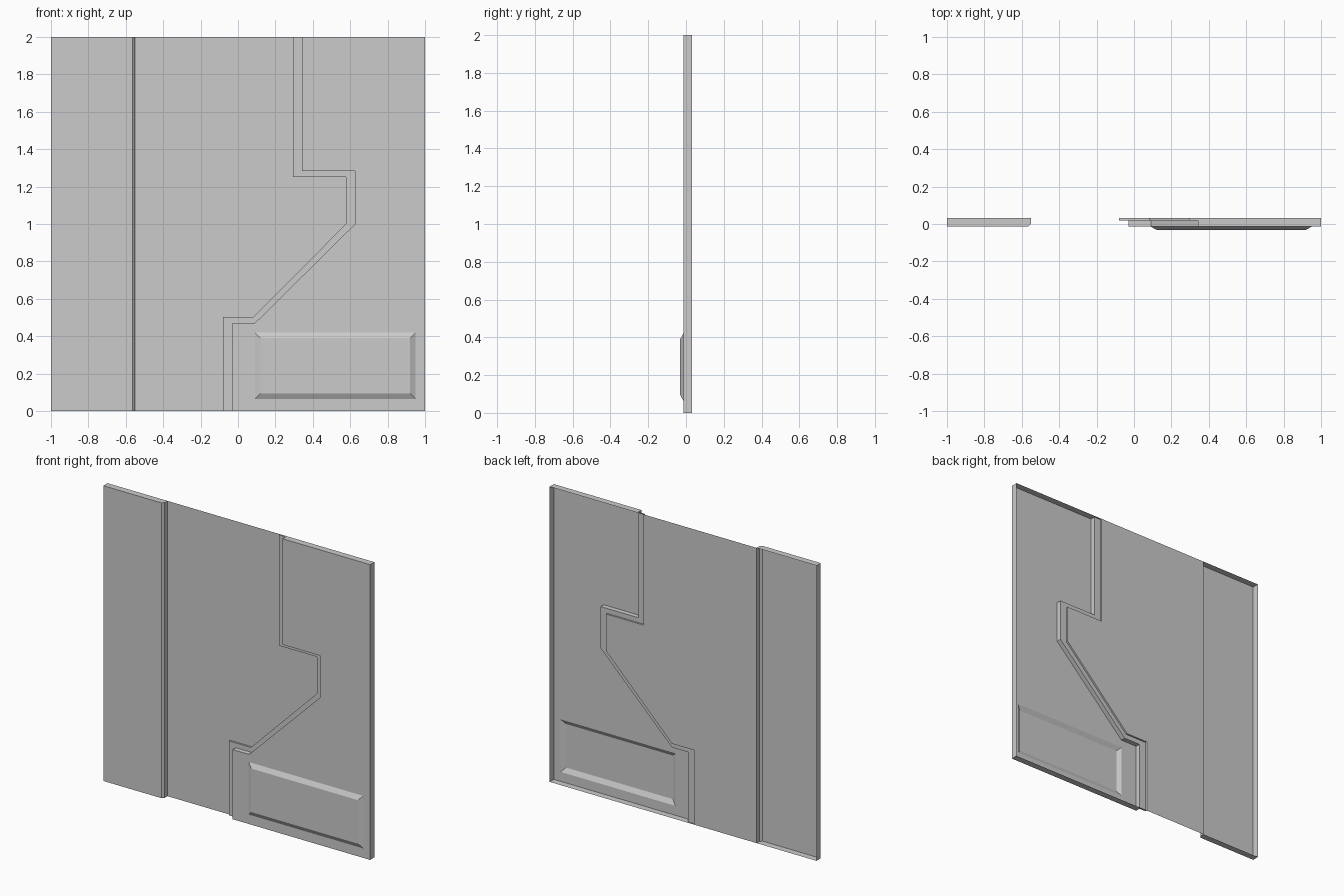
import bpy
import bmesh

cube = bpy.data.objects.get("Cube")
if cube:
    bpy.data.objects.remove(cube, do_unlink=True)

# Depth levels of the pressed sheet
BACK, SHELF, FRONT, RAISED = 0.031, 0.019, -0.014, -0.031
FOLD = -0.55

grey = bpy.data.materials.new("plain grey")
grey.use_nodes = True
GREY = (0.6, 0.6, 0.6, 1)
grey.diffuse_color = GREY
grey.node_tree.nodes["Principled BSDF"].inputs["Base Color"].default_value = GREY


def at_depth(path, y):
    return [(x, y, z) for x, z in path]


def add_face(bm, points):
    return bm.faces.new([bm.verts.new(p) for p in points])


def add_strip(bm, a, b, closed=False):
    """Join two paths of equal length with a row of quads."""
    count = len(a) if closed else len(a) - 1
    for i in range(count):
        j = (i + 1) % len(a)
        add_face(bm, [a[i], a[j], b[j], b[i]])


def add_holed_face(bm, outline, hole):
    """Fill a flat outline, leaving a hole open."""
    edges = []
    for loop in (outline, hole):
        verts = [bm.verts.new(p) for p in loop]
        edges += [bm.edges.new((verts[i - 1], verts[i])) for i in range(len(verts))]
    bmesh.ops.triangle_fill(bm, edges=edges, use_beauty=True)


def finish(bm, name):
    bmesh.ops.remove_doubles(bm, verts=bm.verts, dist=0.0005)
    bmesh.ops.dissolve_limit(bm, angle_limit=0.01, verts=bm.verts, edges=bm.edges)
    bmesh.ops.recalc_face_normals(bm, faces=bm.faces)
    if max(bm.faces, key=lambda f: f.calc_area()).normal.y > 0:
        bmesh.ops.reverse_faces(bm, faces=bm.faces)
    mesh = bpy.data.meshes.new(name)
    bm.to_mesh(mesh)
    bm.free()
    mesh.materials.append(grey)
    bpy.context.collection.objects.link(bpy.data.objects.new(name, mesh))


# Stepped border: foot of the step and edge of the raised panel
foot = [(0.295, 2), (0.295, 1.25), (0.577, 1.25), (0.577, 1),
        (0.083, 0.504), (-0.08, 0.504), (-0.08, 0)]
edge = [(0.343, 2), (0.343, 1.283), (0.626, 1.283), (0.626, 1),
        (0.092, 0.472), (-0.03, 0.472), (-0.03, 0)]

# Side panel: open-backed tray with a chamfered inner edge
bm = bmesh.new()
section = [(-1, BACK), (-1, FRONT), (FOLD - 0.015, FRONT), (FOLD, FRONT + 0.015), (FOLD, BACK)]
low = [(x, y, 0) for x, y in section]
high = [(x, y, 2) for x, y in section]
add_strip(bm, low, high)
add_face(bm, low)
add_face(bm, high)
finish(bm, "side_panel")

# Recessed flat sheet between the two raised panels
bm = bmesh.new()
add_face(bm, at_depth([(FOLD, 0), (FOLD, 2)] + foot, BACK))
finish(bm, "recessed_sheet")

# Stepped panel: low wall, shelf, high wall, front and outer rim
bm = bmesh.new()
add_strip(bm, at_depth(foot, BACK), at_depth(foot, SHELF))
add_strip(bm, at_depth(foot, SHELF), at_depth(edge, SHELF))
add_strip(bm, at_depth(edge, SHELF), at_depth(edge, FRONT))
rim = [edge[-1], (1, 0), (1, 2), edge[0]]
add_strip(bm, at_depth(rim, SHELF), at_depth(rim, FRONT))
back_rim = [foot[-1], edge[-1], (1, 0), (1, 2), edge[0], foot[0]]
add_strip(bm, at_depth(back_rim, BACK), at_depth(back_rim, SHELF))

# Embossed rectangle with sloping sides
base = [(0.09, 0.064), (0.95, 0.064), (0.95, 0.42), (0.09, 0.42)]
top = [(0.12, 0.095), (0.92, 0.095), (0.92, 0.39), (0.12, 0.39)]
add_holed_face(bm, at_depth(edge + [(1, 0), (1, 2)], FRONT), at_depth(base, FRONT))
add_strip(bm, at_depth(base, FRONT), at_depth(top, RAISED), closed=True)
add_face(bm, at_depth(top, RAISED))
finish(bm, "stepped_panel")
